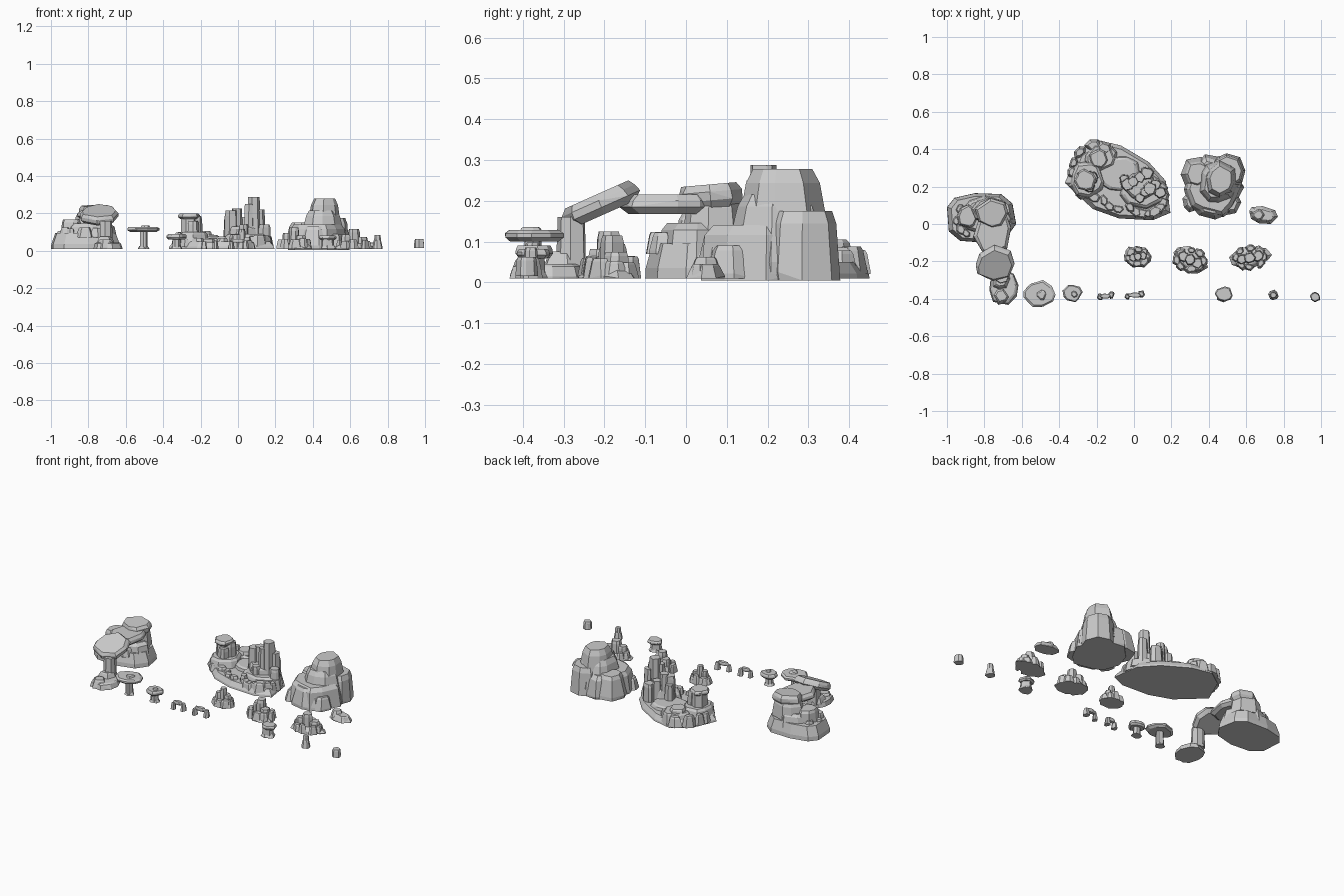
import bpy, bmesh, math, random
from mathutils import Matrix, Vector

rng = random.Random(4)
# radial profiles: (height fraction, radius fraction)
BLOCK = [(0, 1.0), (0.12, 1.0), (0.82, 0.9), (1, 0.78)]
TAPER = [(0, 1.0), (0.15, 0.98), (0.85, 0.72), (1, 0.58)]
CAP = [(0, 0.8), (0.35, 1.0), (0.7, 0.98), (1, 0.85)]
STEM = [(0, 1.3), (0.3, 0.8), (0.75, 0.75), (1, 1.2)]


def hull(bm, pts):
    """Chiselled convex stone around a point cloud."""
    verts = [bm.verts.new(p) for p in pts]
    res = bmesh.ops.convex_hull(bm, input=verts)
    junk = {g for g in res['geom_interior'] + res['geom_unused']
            if isinstance(g, bmesh.types.BMVert)}
    bmesh.ops.delete(bm, geom=list(junk), context='VERTS')


def stone(bm, x, y, rx, ry, z0, z1, prof=BLOCK, n=8, rot=0.0, tilt=0.0):
    """Faceted stone: jittered rings following a profile."""
    angs = [2 * math.pi * (i + rng.uniform(-.28, .28)) / n for i in range(n)]
    rad = [rng.uniform(.88, 1.06) for _ in angs]
    mid = (z0 + z1) / 2
    m = (Matrix.Translation((x, y, mid)) @ Matrix.Rotation(math.radians(tilt), 4, 'X')
         @ Matrix.Rotation(math.radians(rot), 4, 'Z'))
    pts = []
    for t, s in prof:
        for a, r in zip(angs, rad):
            k = s * r * (rng.uniform(.97, 1.03))
            pts.append(m @ Vector((rx * k * math.cos(a), ry * k * math.sin(a),
                                   z0 + (z1 - z0) * t - mid)))
    hull(bm, pts)


def plateau(bm, outline, z0, z1, shrink):
    """Bevelled slab following a plan outline."""
    cx = sum(p[0] for p in outline) / len(outline)
    cy = sum(p[1] for p in outline) / len(outline)
    pts = []
    for z, s in ((z0, 1), (z0 + (z1 - z0) * .3, .99), (z1, shrink)):
        pts += [Vector((cx + (x - cx) * s, cy + (y - cy) * s, z)) for x, y in outline]
    hull(bm, pts)


def skirt(bm, x, y, rx, ry, count, size, z0, h, a0=0, a1=360):
    """Fallen stones along an elliptical rim."""
    for i in range(count):
        a = math.radians(a0 + (a1 - a0) * i / count + rng.uniform(-8, 8))
        s = size * rng.uniform(.75, 1.15)
        stone(bm, x + rx * math.cos(a), y + ry * math.sin(a), s * 1.2, s * .85, z0,
              z0 + h * rng.uniform(.7, 1.1), TAPER, 6, math.degrees(a) + 90)


def finish(name, bm):
    bmesh.ops.dissolve_limit(bm, angle_limit=math.radians(7),
                             verts=bm.verts[:], edges=bm.edges[:])
    bmesh.ops.recalc_face_normals(bm, faces=bm.faces[:])
    me = bpy.data.meshes.new(name)
    bm.to_mesh(me)
    bm.free()
    ob = bpy.data.objects.new(name, me)
    bpy.context.collection.objects.link(ob)


def formation(name, stones):
    bm = bmesh.new()
    for s in stones:
        stone(bm, *s)
    finish(name, bm)


# Leaning arch: stepped body, bridge slab, tilted slab and far foot
bm = bmesh.new()
plateau(bm, [(-1.0, .09), (-.99, -.04), (-.93, -.09), (-.8, -.1), (-.68, -.07), (-.63, .0),
             (-.65, .11), (-.71, .16), (-.85, .165), (-.96, .14)], .01, .095, .87)
stone(bm, -.80, .04, .15, .12, .05, .145)
stone(bm, -.89, .04, .06, .07, .08, .168)
stone(bm, -.77, .07, .11, .09, .1, .2)
stone(bm, -.76, .06, .09, .08, .18, .24, CAP, 7, 0, 5)
stone(bm, -.75, -.04, .105, .14, .168, .215, CAP, 8)
stone(bm, -.745, -.21, .11, .105, .165, .217, CAP, 8, 0, 24)
stone(bm, -.71, -.28, .03, .03, .03, .16, STEM, 7)
stone(bm, -.70, -.335, .08, .1, .01, .045, BLOCK, 9)
stone(bm, -.71, -.30, .055, .06, .03, .075, TAPER, 7)
stone(bm, -.71, -.385, .05, .05, .01, .06, TAPER, 6)
skirt(bm, -.82, .03, .13, .1, 6, .035, .07, .05, 150, 330)
finish("leaning_arch", bm)

# Tower mesa: plateau, terraces, column groups
bm = bmesh.new()
plateau(bm, [(-.37, .22), (-.3, .38), (-.2, .45), (-.07, .42), (.08, .33), (.17, .23),
             (.195, .06), (.1, .02), (-.08, .03), (-.22, .08)], .01, .05, .9)
for s in [(-.25, .24, .1, .11, .03, .1), (-.18, .35, .09, .08, .03, .085),
          (-.19, .35, .055, .055, .06, .105), (-.08, .27, .13, .11, .03, .075),
          (.05, .18, .13, .1, .03, .09), (.04, .2, .095, .08, .06, .13)]:
    stone(bm, *s, BLOCK, 9)
for x, y, r, top in [(-.265, .24, .055, .2), (-.225, .245, .04, .185), (-.24, .2, .035, .16),
                     (.085, .19, .042, .288), (.06, .17, .032, .25), (.115, .21, .034, .22),
                     (-.035, .21, .04, .215), (-.005, .225, .034, .225), (-.05, .24, .03, .17),
                     (.03, .25, .035, .18), (.14, .17, .035, .14), (.03, .14, .03, .14),
                     (.07, .27, .04, .16)]:
    stone(bm, x, y, r, r, .05, top, BLOCK, 7)
stone(bm, -.26, .235, .06, .06, .17, .2, CAP, 8)
skirt(bm, -.21, .28, .12, .14, 9, .04, .02, .065, 40, 300)
skirt(bm, .06, .14, .1, .085, 9, .04, .015, .07, -150, 60)
skirt(bm, -.07, .13, .09, .05, 4, .035, .02, .05, 190, 350)
finish("tower_mesa", bm)

# Great boulder: stacked leaning masses
formation("great_boulder", [
    (.42, .2, .165, .17, .005, .14, BLOCK, 10),
    (.45, .22, .14, .15, .02, .215, TAPER, 9),
    (.465, .235, .105, .13, .05, .278, TAPER, 8),
    (.50, .29, .095, .1, .005, .175, BLOCK, 8),
    (.34, .27, .095, .1, .01, .15, TAPER, 8),
    (.42, .1, .11, .075, .01, .13, TAPER, 8),
    (.31, .12, .05, .06, .01, .075, TAPER, 7),
    (.52, .11, .06, .06, .01, .09, TAPER, 7)])

# Flat boulder beside the great one
formation("flat_boulder", [(.69, .05, .08, .048, .01, .045, TAPER, 8, -10),
                           (.665, .05, .045, .04, .02, .062, TAPER, 7),
                           (.72, .035, .04, .03, .01, .045, TAPER, 6)])

# Stepped outcrops in the middle row
for name, x, y, rx, ry, top, rot in [("outcrop_small", .02, -.175, .075, .05, .115, 10),
                                     ("outcrop_medium", .3, -.19, .11, .065, .125, -28),
                                     ("outcrop_wide", .62, -.18, .115, .065, .115, 12)]:
    bm = bmesh.new()
    stone(bm, x, y, rx, ry, .01, .04, TAPER, 9, rot)
    skirt(bm, x, y, rx * .65, ry * .75, 8, .03, .01, .05)
    for k, f in [(-.35, .75), (0, 1), (.38, .65)]:
        a = math.radians(rot)
        stone(bm, x + k * rx * math.cos(a), y + k * rx * math.sin(a), rx * .3, ry * .5,
              .02, top * f, BLOCK, 7, rot)
    finish(name, bm)

# Balanced mushroom rocks
for name, x, y, r, foot, z0, z1 in [("mushroom_rock_large", -.505, -.375, .085, .032, .1, .128),
                                    ("mushroom_rock_small", -.33, -.37, .055, .035, .06, .09)]:
    formation(name, [(x, y, r, r * .9, z0, z1, CAP, 9),
                     (x + .01, y - .005, r * .4, r * .4, z1 - .01, z1 + .008, TAPER, 7),
                     (x, y, .018, .018, .015, z0 + .008, STEM, 7),
                     (x, y, foot, foot * .85, .01, .028, TAPER, 8)])
formation("capped_rock", [(.48, -.38, .045, .04, .01, .035, TAPER, 8),
                          (.48, -.38, .028, .026, .02, .075, STEM, 7),
                          (.48, -.375, .05, .042, .058, .082, CAP, 8)])

# Tiny arches
for name, x, y, w in [("tiny_arch_left", -.152, -.385, .03), ("tiny_arch_right", .003, -.38, .037)]:
    formation(name, [(x - w, y - .006, .018, .02, .01, .05, TAPER, 6),
                     (x + w, y + .006, .02, .022, .01, .055, TAPER, 6),
                     (x, y, w * 1.1, .014, .043, .064, CAP, 7)])

# Single stumps
formation("tall_stump", [(.745, -.38, .028, .028, .01, .06, TAPER, 8),
                         (.745, -.38, .02, .02, .04, .085, BLOCK, 7)])
formation("short_stump", [(.97, -.39, .028, .028, .015, .062, BLOCK, 8)])
